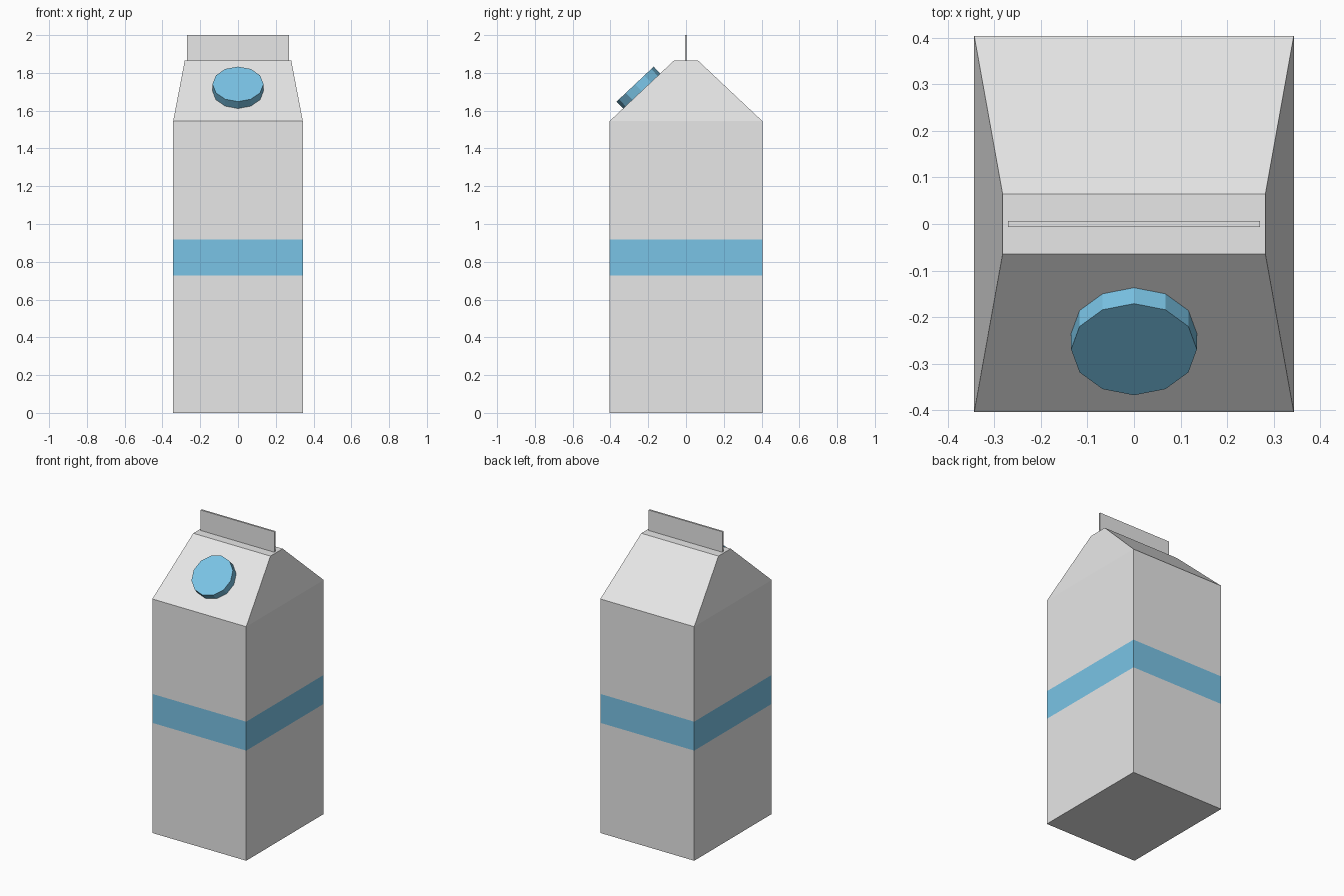
import bpy, bmesh, math
from mathutils import Matrix

if "Cube" in bpy.data.objects:
    bpy.data.objects.remove(bpy.data.objects["Cube"])

HX, HY = 0.343, 0.404          # body half sizes
RX, RY = 0.282, 0.064          # roof top half sizes
Z_EAVE, Z_ROOF = 1.545, 1.865
STRIPE = (0.727, 0.918)


def material(name, rgb):
    m = bpy.data.materials.new(name)
    m.diffuse_color = (*rgb, 1)
    m.use_nodes = True
    m.node_tree.nodes["Principled BSDF"].inputs["Base Color"].default_value = m.diffuse_color
    return m


white = material("carton white", (0.807, 0.807, 0.807))
blue = material("light blue", (0.195, 0.552, 0.791))


def make_object(name, bm, *mats):
    bmesh.ops.recalc_face_normals(bm, faces=bm.faces)
    mesh = bpy.data.meshes.new(name)
    bm.to_mesh(mesh)
    bm.free()
    for m in mats:
        mesh.materials.append(m)
    obj = bpy.data.objects.new(name, mesh)
    bpy.context.collection.objects.link(obj)
    return obj


# Carton: rectangular rings stacked from the base to the sloped roof
bm = bmesh.new()
sections = [(HX, HY, 0), (HX, HY, STRIPE[0]), (HX, HY, STRIPE[1]),
            (HX, HY, Z_EAVE), (RX, RY, Z_ROOF)]
rings = [[bm.verts.new((sx * x, sy * y, z))
          for sx, sy in ((-1, -1), (1, -1), (1, 1), (-1, 1))]
         for x, y, z in sections]
for low, high in zip(rings, rings[1:]):
    for i in range(4):
        j = (i + 1) % 4
        bm.faces.new((low[i], low[j], high[j], high[i]))
bm.faces.new(rings[0][::-1])
bm.faces.new(rings[-1])
# Stripe is the band of faces between the two cut heights
for f in bm.faces:
    f.material_index = int(STRIPE[0] < f.calc_center_median().z < STRIPE[1])
make_object("carton_body", bm, white, blue)

# Upright sealed fin on the ridge
bm = bmesh.new()
bmesh.ops.create_cube(bm, size=1, matrix=Matrix.Translation((0, 0, (Z_ROOF + 2) / 2))
                      @ Matrix.Diagonal((0.54, 0.012, 2 - Z_ROOF, 1)))
make_object("top_fin", bm, white)

# Twelve-sided screw cap sitting on the front roof slope
slope = math.atan2(Z_ROOF - Z_EAVE, HY - RY)
cap_y = -0.235
cap_z = Z_EAVE + (cap_y + HY) * math.tan(slope)
bm = bmesh.new()
bmesh.ops.create_cone(bm, cap_ends=True, segments=12, radius1=0.135, radius2=0.135, depth=0.05,
                      matrix=Matrix.Translation((0, cap_y, cap_z))
                      @ Matrix.Rotation(slope, 4, 'X') @ Matrix.Translation((0, 0, 0.025)))
make_object("screw_cap", bm, blue)
